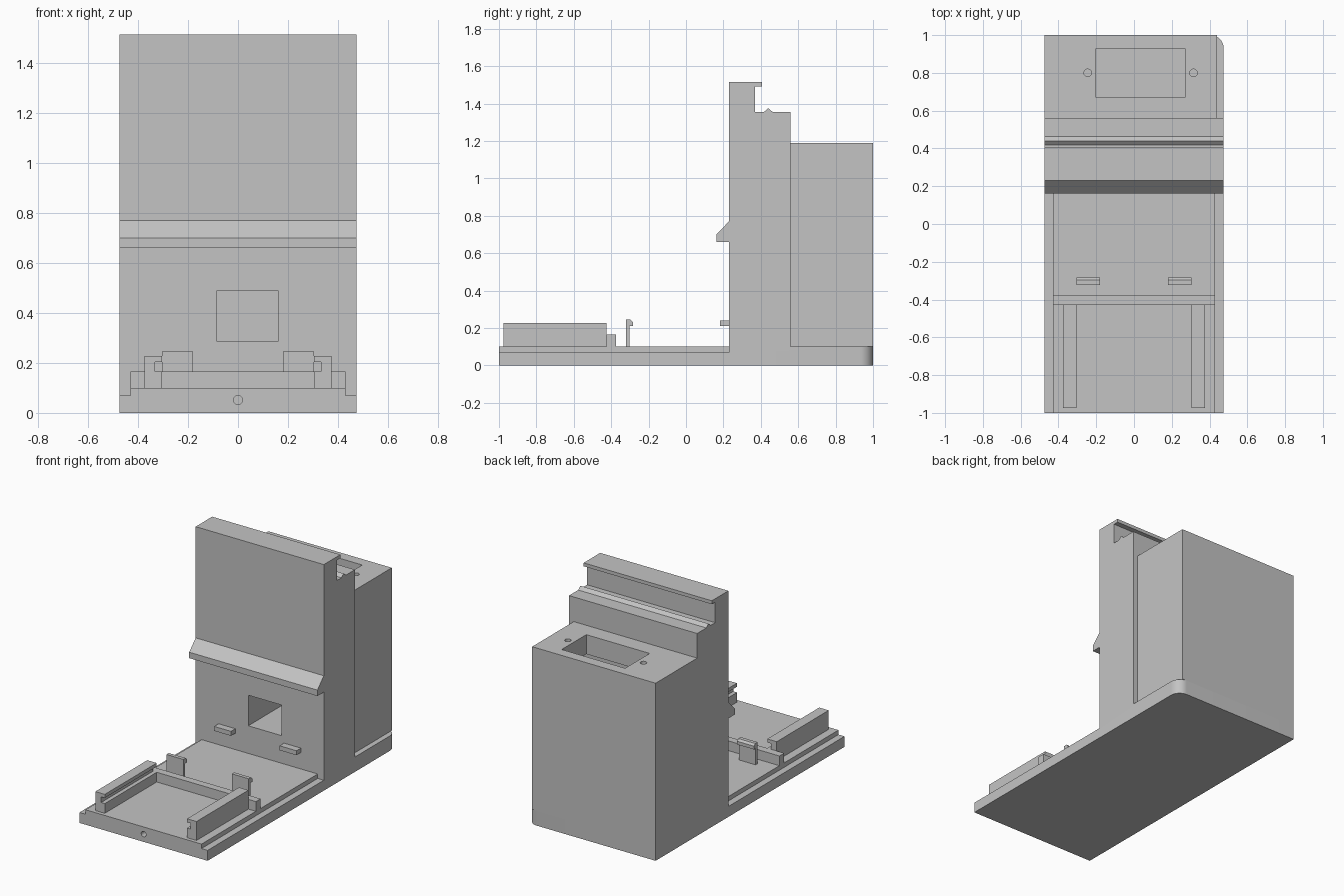
import bpy
import bmesh
import math

cube = bpy.data.objects.get("Cube")
if cube:
    bpy.data.objects.remove(cube, do_unlink=True)

grey = bpy.data.materials.new("plain grey")
grey.use_nodes = True
colour = (0.55, 0.55, 0.55, 1)
grey.diffuse_color = colour
grey.node_tree.nodes["Principled BSDF"].inputs["Base Color"].default_value = colour


def prism(name, points, axis, lo, hi):
    """Extrude a 2D outline along an axis: x takes (y, z), y takes (x, z), z takes (x, y)."""
    place = {"x": lambda p, d: (d, p[0], p[1]),
             "y": lambda p, d: (p[0], d, p[1]),
             "z": lambda p, d: (p[0], p[1], d)}[axis]
    bm = bmesh.new()
    low = [bm.verts.new(place(p, lo)) for p in points]
    high = [bm.verts.new(place(p, hi)) for p in points]
    bm.faces.new(low)
    bm.faces.new(high)
    for i in range(len(points)):
        j = (i + 1) % len(points)
        bm.faces.new((low[i], low[j], high[j], high[i]))
    bmesh.ops.recalc_face_normals(bm, faces=bm.faces)
    mesh = bpy.data.meshes.new(name)
    bm.to_mesh(mesh)
    bm.free()
    mesh.materials.append(grey)
    obj = bpy.data.objects.new(name, mesh)
    bpy.context.collection.objects.link(obj)
    return obj


def box(name, x, y, z):
    return prism(name, [(x[0], y[0]), (x[1], y[0]), (x[1], y[1]), (x[0], y[1])], "z", *z)


def circle(cx, cy, r, n=24):
    return [(cx + r * math.cos(math.tau * i / n), cy + r * math.sin(math.tau * i / n))
            for i in range(n)]


def cut(target, *cutters):
    for cutter in cutters:
        cutter.hide_render = True
        mod = target.modifiers.new("cut", "BOOLEAN")
        mod.operation = "DIFFERENCE"
        mod.solver = "EXACT"
        mod.object = cutter
        bpy.context.view_layer.objects.active = target
        bpy.ops.object.modifier_apply(modifier=mod.name)
        bpy.data.objects.remove(cutter, do_unlink=True)


W = 0.475       # half width
DECK = 0.10     # top of the base
FACE = 0.23     # front of the tower
REAR = 0.56     # back of the tower

# Base plate with one rounded rear corner, stepped sides and a front hole
R = 0.07
arc = [(W - R + R * math.cos(a), 1 - R + R * math.sin(a))
       for a in (math.pi / 2 * i / 12 for i in range(13))]
base = prism("base_plate", [(-W, -1), (W, -1)] + arc + [(-W, 1)], "z", 0, DECK)
cut(base,
    box("step_cutter", (0.43, 0.6), (-1.1, FACE), (0.07, 0.2)),
    box("step_cutter", (-0.6, -0.43), (-1.1, FACE), (0.07, 0.2)),
    prism("hole_cutter", circle(0, 0.052, 0.018), "y", -1.1, -0.85))
bpy.ops.object.select_all(action="DESELECT")
base.select_set(True)
bpy.context.view_layer.objects.active = base
bpy.ops.object.shade_smooth_by_angle(angle=math.radians(30))

# Tower: wedge on the front, hooked top and a small ridge behind it
tower = prism("tower", [
    (FACE, DECK), (FACE, 0.66), (0.162, 0.66), (0.162, 0.70), (FACE, 0.77),
    (FACE, 1.515), (0.405, 1.515), (0.405, 1.492), (0.37, 1.492), (0.37, 1.355),
    (0.417, 1.355), (0.44, 1.375), (0.463, 1.355), (REAR, 1.355), (REAR, DECK),
], "x", -W, W)

# Hollow rear housing with a socket opening and screw holes
housing = box("rear_housing", (-W, 0.44), (REAR, 1), (DECK, 1.19))
cut(housing,
    box("cavity_cutter", (-0.43, 0.395), (0.60, 0.96), (0.14, 1.06)),
    box("socket_cutter", (-0.20, 0.27), (0.67, 0.93), (1.0, 1.3)),
    *[prism("screw_cutter", circle(x, 0.80, 0.02), "z", 1.0, 1.3) for x in (-0.245, 0.315)])

# Window passing through the tower into the housing
for part in (tower, housing):
    cut(part, box("window_cutter", (-0.085, 0.16), (0.1, 0.7), (0.285, 0.49)))

# Crossbar behind the rails
box("crossbar", (-0.43, 0.43), (-0.425, -0.375), (DECK, 0.165))

# Mirrored fittings: grooved rails, clips and tabs
for side, s in (("left", 1), ("right", -1)):
    rail = [(0.375, DECK), (0.375, 0.227), (0.305, 0.227), (0.305, 0.203),
            (0.332, 0.203), (0.332, 0.165), (0.305, 0.165), (0.305, DECK)]
    prism(side + "_rail", [(s * x, z) for x, z in rail], "y", -0.975, -0.425)
    span = sorted((s * 0.18, s * 0.305))
    prism(side + "_clip", [
        (-0.322, DECK), (-0.322, 0.245), (-0.297, 0.245), (-0.284, 0.232),
        (-0.284, 0.21), (-0.302, 0.21), (-0.302, DECK)], "x", *span)
    box(side + "_tab", span, (0.183, FACE), (0.21, 0.24))
